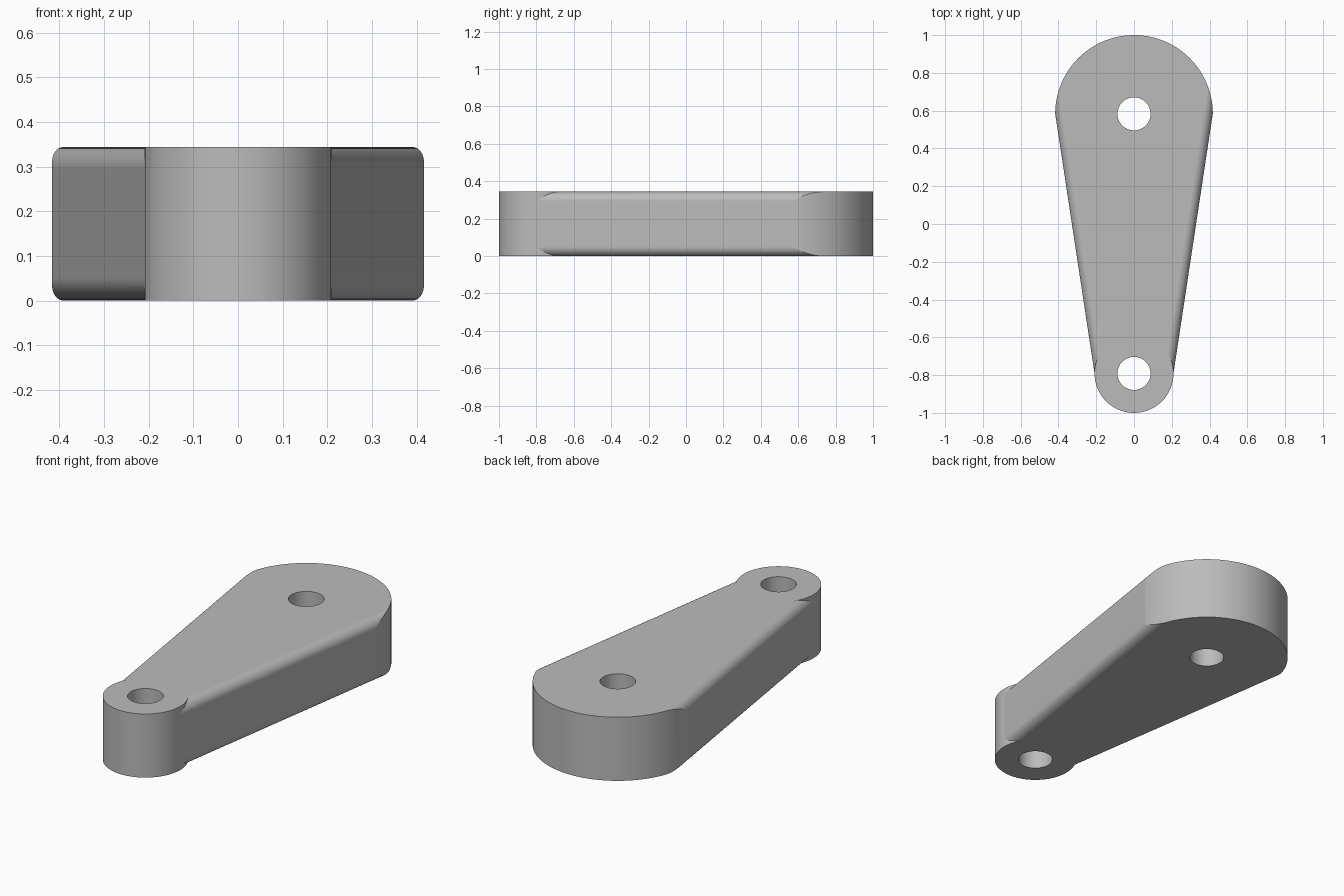
import bpy, bmesh, math

if "Cube" in bpy.data.objects:
    bpy.data.objects.remove(bpy.data.objects["Cube"], do_unlink=True)

HEIGHT = 0.344
BIG_R, BIG_Y = 0.417, 0.583
SMALL_R, SMALL_Y = 0.209, -0.791
HOLE_R, FILLET = 0.0875, 0.05
STEPS = 16

grey = bpy.data.materials.new("plain grey")
grey.use_nodes = True
grey.diffuse_color = (0.5, 0.5, 0.5, 1)
grey.node_tree.nodes["Principled BSDF"].inputs["Base Color"].default_value = (0.5, 0.5, 0.5, 1)


def loft(name, lower, upper):
    """Closed solid between two matching rings of points."""
    bm = bmesh.new()
    a = [bm.verts.new(p) for p in lower]
    b = [bm.verts.new(p) for p in upper]
    bm.faces.new(a)
    bm.faces.new(b)
    for i in range(len(a)):
        j = (i + 1) % len(a)
        bm.faces.new((a[i], a[j], b[j], b[i]))
    bmesh.ops.recalc_face_normals(bm, faces=bm.faces)
    mesh = bpy.data.meshes.new(name)
    bm.to_mesh(mesh)
    bm.free()
    mesh.materials.append(grey)
    obj = bpy.data.objects.new(name, mesh)
    bpy.context.collection.objects.link(obj)
    return obj


def extrude(name, outline, z0, z1):
    return loft(name, [(x, y, z0) for x, y in outline], [(x, y, z1) for x, y in outline])


def arc(radius, y, start, end, count):
    return [(radius * math.cos(t), y + radius * math.sin(t))
            for t in (start + (end - start) * i / count for i in range(count + 1))]


def circle(radius, y, count=128):
    return arc(radius, y, 0, math.tau, count)[:-1]


def section(y):
    """Rounded rectangle across the tapering arm."""
    half = SMALL_R + (BIG_R - SMALL_R) * (y - SMALL_Y) / (BIG_Y - SMALL_Y)
    ring = []
    for quarter, (sx, top) in enumerate(((1, True), (-1, True), (-1, False), (1, False))):
        cx = sx * (half - FILLET)
        cz = HEIGHT - FILLET if top else FILLET
        for i in range(STEPS + 1):
            t = (quarter + i / STEPS) * math.pi / 2
            ring.append((cx + FILLET * math.cos(t), y, cz + FILLET * math.sin(t)))
    return ring


def combine(target, tool, operation):
    mod = target.modifiers.new(operation, 'BOOLEAN')
    mod.operation, mod.solver, mod.object = operation, 'EXACT', tool
    bpy.context.view_layer.objects.active = target
    bpy.ops.object.modifier_apply(modifier=mod.name)
    bpy.data.objects.remove(tool, do_unlink=True)


# Tapering arm with rounded long edges, trimmed to the wide round end
lever = loft("lever_arm", section(SMALL_Y - 0.009), section(1.1))
trim = arc(BIG_R + 0.0002, BIG_Y, 0, math.pi, 64) + [(-0.7, -1.1), (0.7, -1.1)]
combine(lever, extrude("end_trim", trim, -0.2, 0.6), 'INTERSECT')

# Full-height boss at the narrow end
combine(lever, extrude("small_boss", circle(SMALL_R, SMALL_Y), 0, HEIGHT), 'UNION')

# Through holes
for y in (BIG_Y, SMALL_Y):
    combine(lever, extrude("pin_hole", circle(HOLE_R, y, 64), -0.2, 0.6), 'DIFFERENCE')

# Smooth curved walls with crisp rims
bpy.ops.object.select_all(action='DESELECT')
lever.select_set(True)
bpy.context.view_layer.objects.active = lever
bpy.ops.object.shade_smooth_by_angle(angle=math.radians(8))
normals = lever.modifiers.new("even_normals", 'WEIGHTED_NORMAL')
normals.keep_sharp = True
